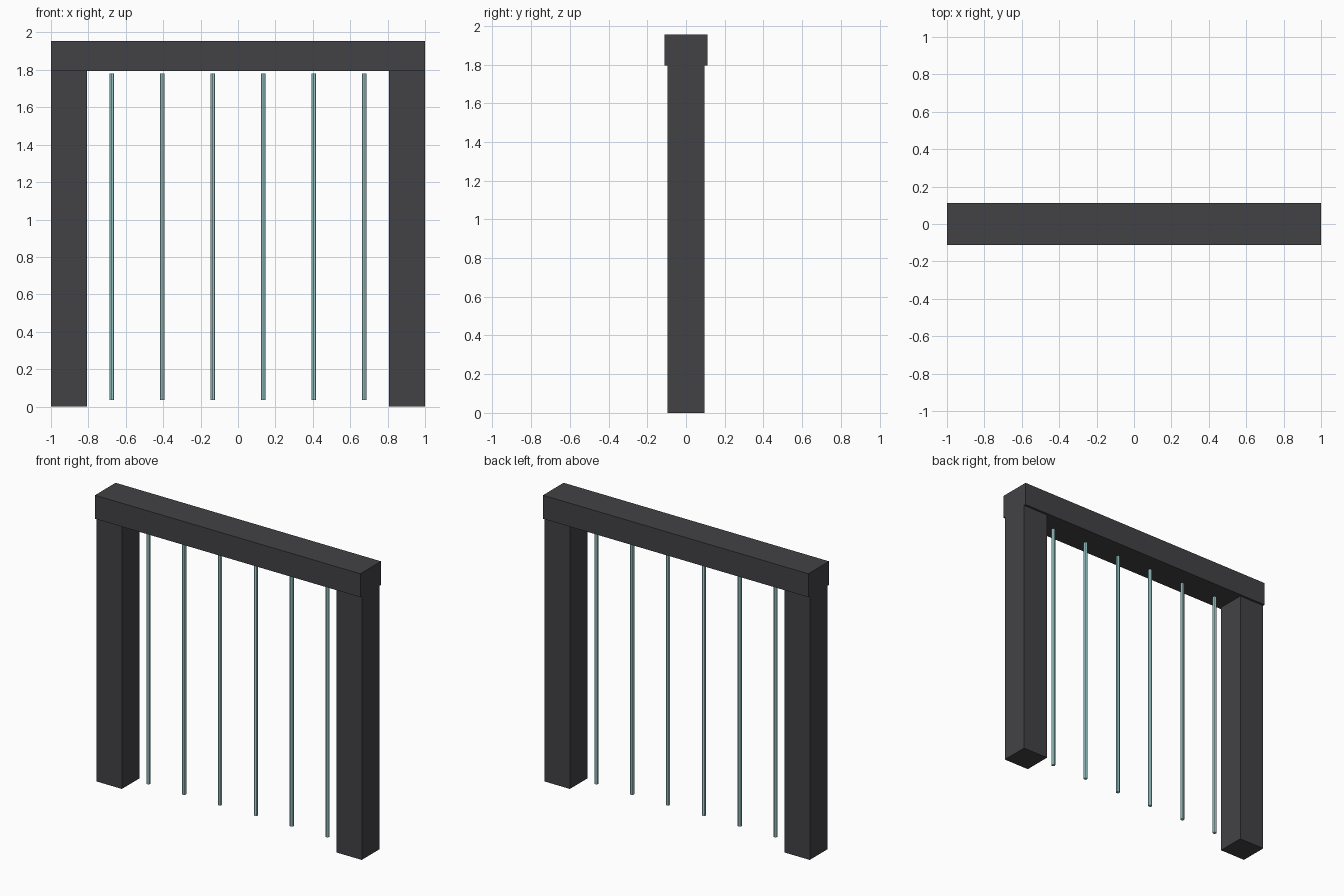
import bpy

if "Cube" in bpy.data.objects:
    bpy.data.objects.remove(bpy.data.objects["Cube"])


def material(name, color):
    m = bpy.data.materials.new(name)
    m.diffuse_color = color
    m.use_nodes = True
    m.node_tree.nodes["Principled BSDF"].inputs["Base Color"].default_value = m.diffuse_color
    return m


def box(name, x, y, z, mat):
    """Box from (min, max) pairs on each axis."""
    bpy.ops.mesh.primitive_cube_add(
        size=1, location=[(a + b) / 2 for a, b in (x, y, z)])
    ob = bpy.context.object
    ob.name = name
    ob.scale = [b - a for a, b in (x, y, z)]
    bpy.ops.object.transform_apply(location=False, rotation=False, scale=True)
    ob.data.materials.append(mat)
    return ob


dark = material("dark_frame", (0.055, 0.054, 0.06, 1))
teal = material("pale_teal", (0.40, 0.72, 0.72, 1))

# Frame: two posts and a slightly deeper beam on top
box("left_post", (-1, -0.808), (-0.096, 0.096), (0, 1.795), dark)
box("right_post", (0.808, 1), (-0.096, 0.096), (0, 1.795), dark)
box("top_beam", (-1, 1), (-0.111, 0.111), (1.795, 1.955), dark)

# Six evenly spaced vertical bars, floating just clear of beam and ground
BAR_BOTTOM, BAR_TOP, SPACING = 0.036, 1.78, 0.27
for i in range(6):
    bpy.ops.mesh.primitive_cylinder_add(
        vertices=8, radius=0.013, depth=BAR_TOP - BAR_BOTTOM,
        location=((i - 2.5) * SPACING, 0, (BAR_TOP + BAR_BOTTOM) / 2))
    bar = bpy.context.object
    bar.name = f"bar_{i + 1}"
    bar.data.materials.append(teal)
